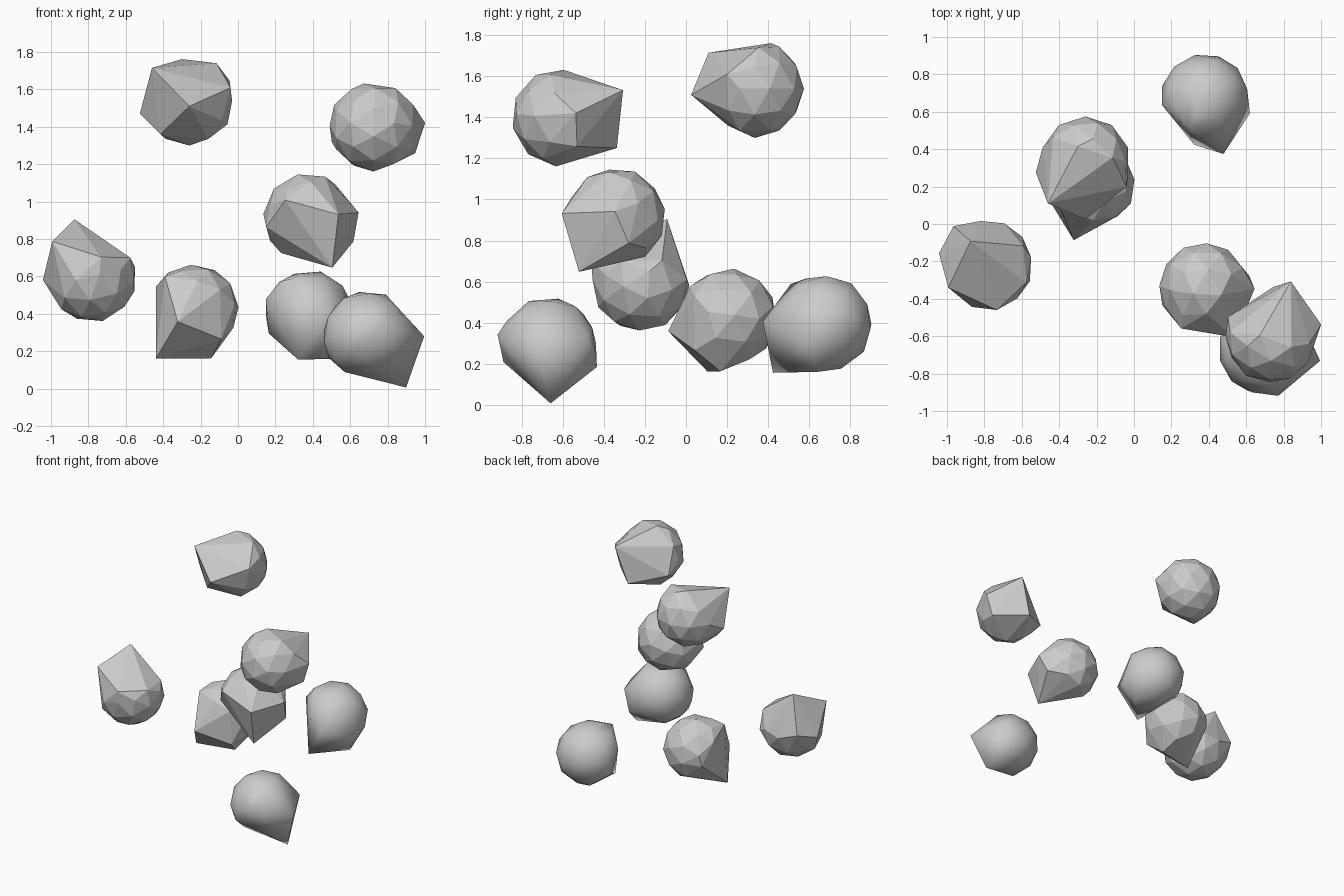
import bpy, bmesh
from mathutils import Vector, Matrix

if "Cube" in bpy.data.objects:
    bpy.data.objects.remove(bpy.data.objects["Cube"])

R = 0.24
# Facet corners of the chipped side, relative to the rock centre
LONG_TIP = Vector((-0.20, -0.225, 0.175))
SHORT_TIP = Vector((0.0, -0.31, -0.03))
CORNERS = [(-0.04, 0.08, 0.222), (0.145, 0.02, 0.2), (0.22, -0.135, 0.07),
           (-0.265, -0.06, -0.07), (-0.155, -0.13, -0.18)]
AXIS = Vector((-0.33, -0.85, 0.41)).normalized()


def frame(long_tip, short_tip):
    """Rotation matrix spanned by the two tip directions."""
    a, b = Vector(long_tip).normalized(), Vector(short_tip).normalized()
    x = (a + b).normalized()
    z = b.cross(a).normalized()
    return Matrix((x, z.cross(x), z)).transposed()


def rock_mesh(name, smooth):
    """Faceted ball on one side, large chipped planes on the other."""
    ball = bmesh.new()
    bmesh.ops.create_icosphere(ball, subdivisions=2, radius=R)
    pts = [v.co.copy() for v in ball.verts if v.co.dot(AXIS) < 0.02]
    ball.free()
    pts += [LONG_TIP, SHORT_TIP] + [Vector(c) for c in CORNERS]
    bm = bmesh.new()
    for p in pts:
        bm.verts.new(p)
    bmesh.ops.convex_hull(bm, input=bm.verts[:])
    bmesh.ops.delete(bm, geom=[v for v in bm.verts if not v.link_faces], context='VERTS')
    bmesh.ops.recalc_face_normals(bm, faces=bm.faces[:])
    for f in bm.faces:
        f.smooth = smooth
    me = bpy.data.meshes.new(name)
    bm.to_mesh(me)
    bm.free()
    return me


flat = rock_mesh("rock_flat", False)
soft = rock_mesh("rock_smooth", True)
base = frame(LONG_TIP, SHORT_TIP)

# name, mesh, centre, long tip direction, short tip direction
ROCKS = [
    ("rock_top", flat, (-0.26, 0.335, 1.54), LONG_TIP, SHORT_TIP),
    ("rock_upper_right", flat, (0.73, -0.61, 1.40), (0.11, 0.32, 0.125), (0.02, 0.30, -0.15)),
    ("rock_middle", flat, (0.375, -0.34, 0.915), (0.125, -0.175, -0.265), (0.155, -0.255, 0.02)),
    ("rock_left", flat, (-0.78, -0.22, 0.595), (-0.105, 0.13, 0.33), (-0.22, -0.12, 0.205)),
    ("rock_low_centre", flat, (-0.235, 0.205, 0.425), (-0.2, -0.09, -0.26), (-0.075, -0.265, -0.055)),
    ("smooth_rock_back", soft, (0.38, 0.67, 0.395), (-0.05, -0.265, -0.235), (0.09, -0.295, -0.005)),
    ("smooth_rock_front", soft, (0.69, -0.67, 0.285), (0.21, 0.01, -0.28), (0.30, -0.06, -0.005)),
]
for name, me, centre, long_tip, short_tip in ROCKS:
    ob = bpy.data.objects.new(name, me)
    rot = frame(long_tip, short_tip) @ base.transposed()
    ob.matrix_world = Matrix.Translation(centre) @ rot.to_4x4()
    bpy.context.collection.objects.link(ob)
